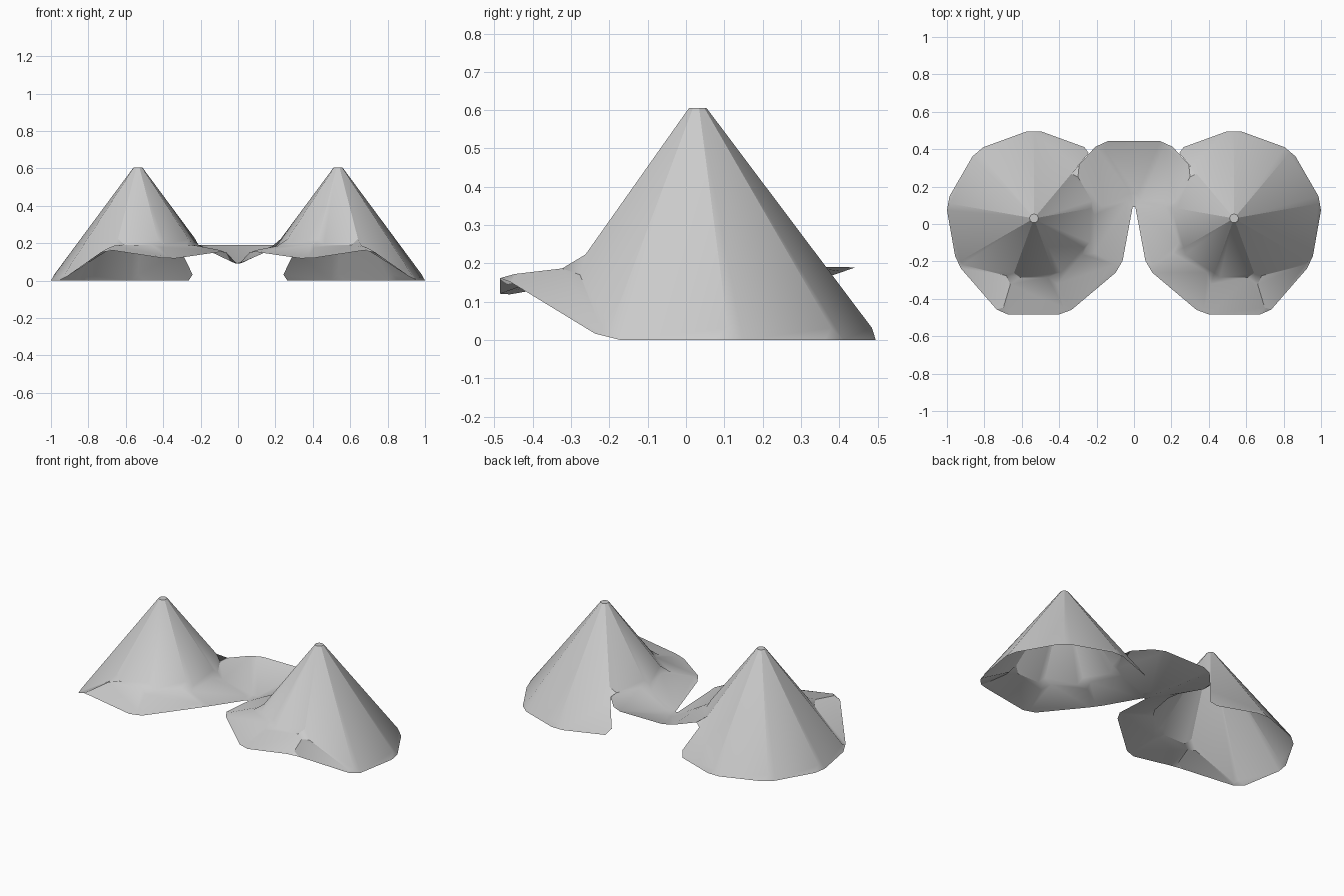
import bpy, bmesh
from math import cos, sin, radians

if "Cube" in bpy.data.objects:
    bpy.data.objects.remove(bpy.data.objects["Cube"])

CX, CY, H, R, RS = 0.535, 0.03, 0.637, 0.479, 0.335
ZS = H * (1 - RS / R)          # height where the skirt leaves the cone

bm = bmesh.new()
notch = bm.verts.new((0, 0.13, 0.083))   # low centre point shared by both sides
back_corners = []


def build_side(s):
    def v(x, y, z):
        return bm.verts.new((s * x, y, z))

    def ring(a, r, z):
        a = radians(a)
        return v(CX + r * cos(a), CY + r * sin(a), z)

    # nine-sided cone: full height behind, cut short in front
    apex = v(CX, CY, H)
    base = [ring(a, R, 0) for a in (-30, 10, 50, 90, 130)]
    seam = [ring(a, RS, ZS) for a in (130, 170, 210, 250, 290)]
    for a, b in zip(base[:3], base[1:4]):
        bm.faces.new((apex, a, b))
    bm.faces.new((apex, base[3], base[4], seam[0]))
    for a, b in zip(seam, seam[1:]):
        bm.faces.new((apex, a, b))
    bm.faces.new((apex, seam[4], base[0]))

    # flared skirt and inner bridge
    rim = [v(0.18, 0.443, 0.19), notch, v(0.068, -0.235, 0.158),
           v(0.365, -0.485, 0.115), v(0.71, -0.485, 0.168)]
    for i in range(4):
        bm.faces.new((seam[i], rim[i], rim[i + 1], seam[i + 1]))
    bm.faces.new((seam[4], rim[4], base[0]))
    back_corners.append(rim[0])


for side in (1, -1):
    build_side(side)
bm.faces.new((notch, *back_corners))     # middle of the bridge
bmesh.ops.recalc_face_normals(bm, faces=bm.faces)
if sum(f.normal.z for f in bm.faces) < 0:
    bmesh.ops.reverse_faces(bm, faces=bm.faces)

mesh = bpy.data.meshes.new("twin_cone_shell")
bm.to_mesh(mesh)
bm.free()
shell = bpy.data.objects.new("twin_cone_shell", mesh)
bpy.context.collection.objects.link(shell)

# clipped corners
bev = shell.modifiers.new("corner_cut", 'BEVEL')
bev.affect = 'VERTICES'
bev.width = 0.04
bev.segments = 1
bev.limit_method = 'NONE'

bpy.context.view_layer.objects.active = shell
shell.select_set(True)
bpy.ops.object.modifier_apply(modifier=bev.name)
bpy.ops.object.shade_smooth_by_angle(angle=radians(30))
